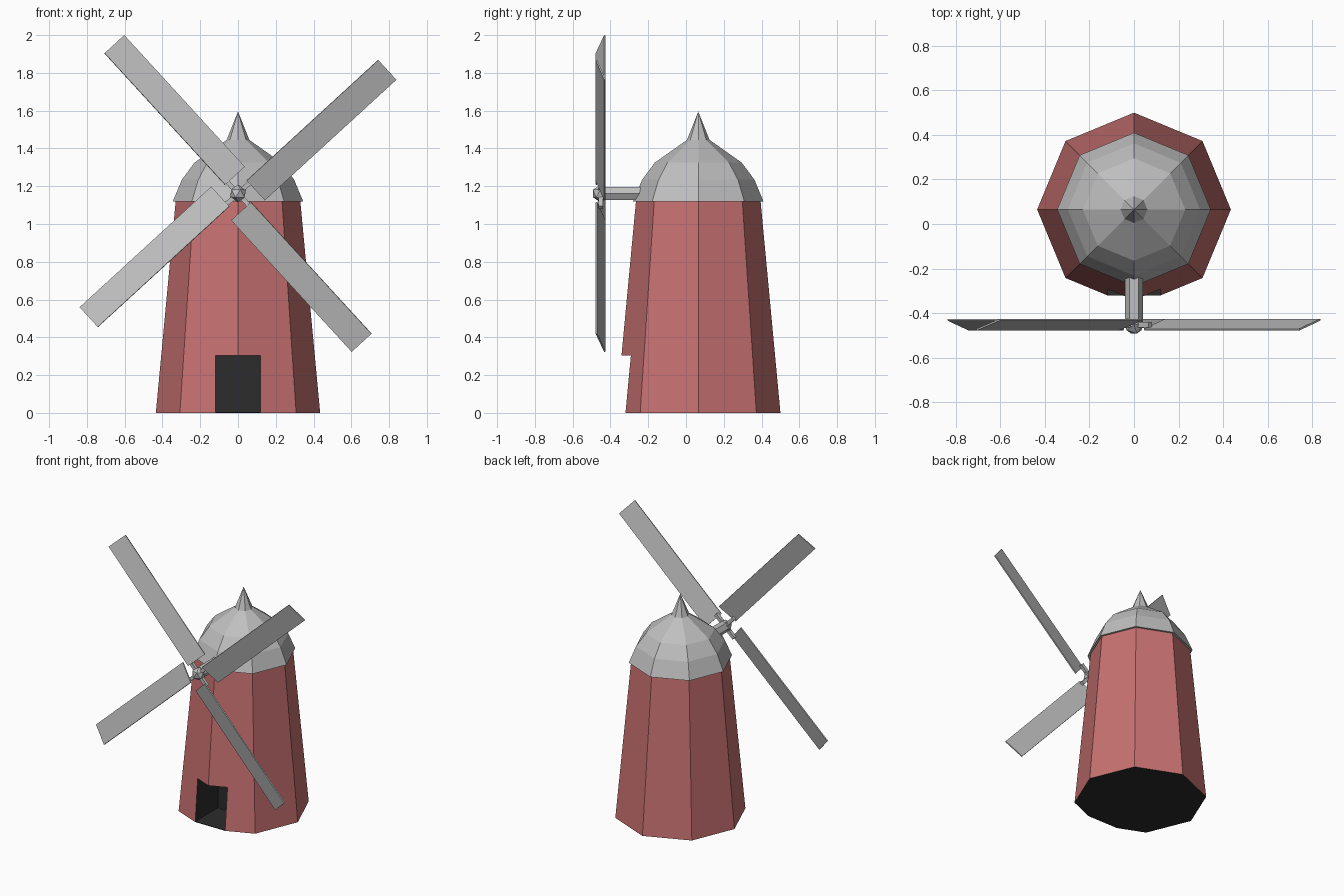
import bpy, bmesh
from math import radians, cos, sin, pi, atan2
from mathutils import Matrix, Vector

if "Cube" in bpy.data.objects:
    bpy.data.objects.remove(bpy.data.objects["Cube"])


def material(name, colour):
    m = bpy.data.materials.new(name)
    m.use_nodes = True
    m.diffuse_color = (*colour, 1)
    m.node_tree.nodes["Principled BSDF"].inputs["Base Color"].default_value = (*colour, 1)
    return m


red = material("brick red", (0.58, 0.165, 0.165))
grey = material("light grey", (0.52, 0.52, 0.52))
dark = material("near black", (0.025, 0.025, 0.025))

CENTRE = Vector((0, 0.065, 0))
HUB = Vector((0, -0.452, 1.1615))


def add_object(name, bm, *mats):
    bmesh.ops.recalc_face_normals(bm, faces=bm.faces)
    mesh = bpy.data.meshes.new(name)
    bm.to_mesh(mesh)
    bm.free()
    for m in mats:
        mesh.materials.append(m)
    ob = bpy.data.objects.new(name, mesh)
    bpy.context.collection.objects.link(ob)
    return ob


def lathe(profile, sides=8):
    """Closed faceted solid from (radius, height) pairs."""
    bm = bmesh.new()
    rings = [[bm.verts.new((r * cos(2 * pi * i / sides), r * sin(2 * pi * i / sides), z))
              for i in range(sides)] for r, z in profile]
    for low, high in zip(rings, rings[1:]):
        for i in range(sides):
            j = (i + 1) % sides
            bm.faces.new((low[i], low[j], high[j], high[i]))
    bm.faces.new(rings[0][::-1])
    bm.faces.new(rings[-1])
    bmesh.ops.remove_doubles(bm, verts=bm.verts, dist=1e-5)
    return bm


def box(low, high):
    bm = bmesh.new()
    low, high = Vector(low), Vector(high)
    size = Matrix.Diagonal((*(high - low), 1))
    bmesh.ops.create_cube(bm, size=1, matrix=Matrix.Translation((low + high) / 2) @ size)
    return bm


# Tapered tower with a doorway cut into its front corner
bm = lathe([(0.435, 0), (0.329, 1.13)])
bm.transform(Matrix.Translation(CENTRE))
tower = add_object("tower", bm, red, dark)
cutter = add_object("doorway_cutter", box((-0.12, -0.6, -0.1), (0.12, -0.06, 0.305)))
cutter.hide_render = True
cut = tower.modifiers.new("doorway", 'BOOLEAN')
cut.operation, cut.solver, cut.object = 'DIFFERENCE', 'EXACT', cutter
bpy.context.view_layer.objects.active = tower
tower.select_set(True)
bpy.ops.object.modifier_apply(modifier=cut.name)
bpy.data.objects.remove(cutter)

# Underside and doorway walls are dark
for face in tower.data.polygons:
    c, n = face.center, face.normal
    inside = abs(c.x) < 0.125 and c.y < -0.05 and c.z < 0.31
    straight = max(abs(n.x), abs(n.y)) > 0.99
    face.material_index = int(n.z < -0.9 or (inside and straight))

add_object("doorway_floor", box((-0.12, -0.32, 0), (0.12, -0.06, 0.004)), dark)

# Domed cap with a pointed finial
bm = lathe([(0.345, 1.12), (0.297, 1.235), (0.23, 1.325), (0.06, 1.445), (0, 1.595)])
bm.transform(Matrix.Translation(CENTRE))
add_object("cap", bm, grey)

# Shaft running forward from the cap to the hub
bm = lathe([(0.04, 0.18), (0.04, 0.45)], 6)
bm.transform(Matrix.Translation((0, 0, HUB.z)) @ Matrix.Rotation(radians(90), 4, 'X'))
add_object("shaft", bm, grey)

# Faceted hub
bm = bmesh.new()
bmesh.ops.create_icosphere(bm, subdivisions=1, radius=0.047, matrix=Matrix.Translation(HUB))
add_object("hub", bm, grey)

# Four pitched sails, each hung to one side of its short arm
pitch = atan2(0.045, 0.142)
for i in range(4):
    turn = Matrix.Translation(HUB) @ Matrix.Rotation(-radians(42.5 + 90 * i), 4, 'Y')
    bm = box((0.08, -0.004, -0.074), (1.025, 0.004, 0.074))
    bm.transform(turn @ Matrix.Translation((0, 0, -0.051)) @ Matrix.Rotation(pitch, 4, 'X'))
    add_object(f"sail_{i + 1}", bm, grey)
    bm = box((0.02, -0.012, -0.012), (0.1, 0.012, 0.012))
    bm.transform(turn)
    add_object(f"sail_arm_{i + 1}", bm, grey)
